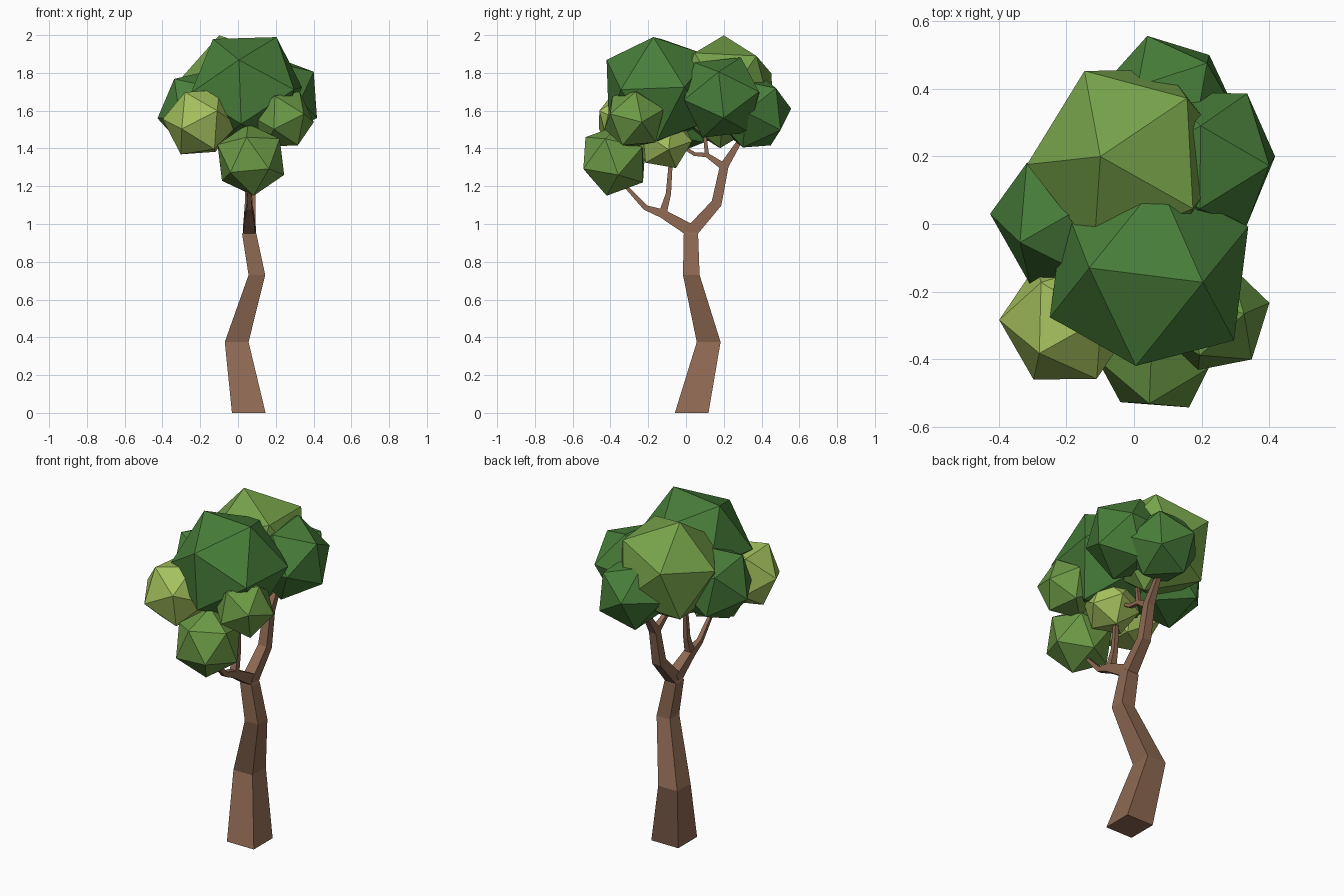
import bpy, bmesh
from mathutils import Vector, Matrix

if "Cube" in bpy.data.objects:
    bpy.data.objects.remove(bpy.data.objects["Cube"])


def material(name, rgb):
    m = bpy.data.materials.new(name)
    m.diffuse_color = (*rgb, 1)
    m.use_nodes = True
    m.node_tree.nodes["Principled BSDF"].inputs["Base Color"].default_value = m.diffuse_color
    return m


BARK = material("bark", (0.27, 0.14, 0.085))
DARK = material("dark_leaf", (0.065, 0.21, 0.042))
MID = material("mid_leaf", (0.15, 0.32, 0.06))
OLIVE = material("olive_leaf", (0.18, 0.36, 0.068))
LIME = material("lime_leaf", (0.37, 0.53, 0.11))


def finish(name, bm, mat):
    bmesh.ops.recalc_face_normals(bm, faces=bm.faces)
    me = bpy.data.meshes.new(name)
    bm.to_mesh(me)
    bm.free()
    me.materials.append(mat)
    ob = bpy.data.objects.new(name, me)
    bpy.context.collection.objects.link(ob)
    return ob


def limb(name, path, level=False):
    """Square tube through (x, y, z, half width) points."""
    bm = bmesh.new()
    pts = [Vector(p[:3]) for p in path]
    rings = []
    for i, p in enumerate(pts):
        t = pts[min(i + 1, len(pts) - 1)] - pts[max(i - 1, 0)]
        u = Vector((1, 0, 0))
        v = Vector((0, 1, 0)) if level else t.cross(u).normalized()
        h = path[i][3]
        rings.append([bm.verts.new(p + u * a * h + v * b * h)
                      for a, b in ((-1, -1), (1, -1), (1, 1), (-1, 1))])
    for r, s in zip(rings, rings[1:]):
        for k in range(4):
            n = (k + 1) % 4
            bm.faces.new((r[k], r[n], s[n], s[k]))
    bm.faces.new(rings[0])
    bm.faces.new(rings[-1])
    finish(name, bm, BARK)


def frame(a, b):
    a = a.normalized()
    c = a.cross(b).normalized()
    return Matrix((a, c.cross(a), c)).transposed()


def leaf(name, centre, radius, pole, hint, mat):
    """Icosahedron turned so one corner points along pole, its neighbour to hint."""
    bm = bmesh.new()
    bmesh.ops.create_icosphere(bm, subdivisions=1, radius=radius)
    vs = sorted(bm.verts, key=lambda v: -v.co.z)
    rot = frame(Vector(pole), Vector(hint)) @ frame(vs[0].co, vs[1].co).transposed()
    for v in bm.verts:
        v.co = rot @ v.co + Vector(centre)
    finish(name, bm, mat)


# Trunk
limb("trunk", [(0.057, 0.03, 0, 0.089), (-0.007, 0.12, 0.375, 0.063),
               (0.1, 0.028, 0.73, 0.044), (0.06, 0.026, 0.945, 0.038),
               (0.06, 0.026, 0.985, 0.022)], level=True)

# Main branches and twigs
limb("back_branch", [(0.06, 0.02, 0.95, 0.034), (0.065, 0.162, 1.11, 0.028),
                     (0.065, 0.203, 1.31, 0.023), (0.07, 0.285, 1.44, 0.013),
                     (0.075, 0.30, 1.52, 0.01)])
limb("back_twig", [(0.065, 0.205, 1.30, 0.02), (0.06, 0.11, 1.365, 0.012),
                   (0.06, 0.045, 1.37, 0.01), (0.06, -0.02, 1.41, 0.009)])
limb("back_twig_upper", [(0.06, 0.112, 1.36, 0.011), (0.06, 0.1, 1.46, 0.009)])
limb("front_branch", [(0.06, 0.035, 0.96, 0.034), (0.06, -0.125, 1.055, 0.023),
                      (0.06, -0.215, 1.087, 0.014), (0.06, -0.32, 1.2, 0.009)])
limb("front_twig", [(0.06, -0.125, 1.05, 0.021), (0.06, -0.093, 1.16, 0.014),
                    (0.06, -0.08, 1.34, 0.01)])

# Foliage clumps
leaf("top_front_leaves", (0.045, -0.142, 1.71), 0.323,
     (-0.04, -0.28, 0.16), (0.16, -0.03, 0.28), DARK)
leaf("top_back_leaves", (-0.01, 0.19, 1.70), 0.312,
     (-0.09, 0.01, 0.30), (0.167, 0.18, 0.18), OLIVE)
leaf("right_leaves", (0.21, 0.19, 1.67), 0.235,
     (0.21, 0.01, -0.11), (0.125, 0.195, 0.03), DARK)
leaf("back_leaves", (0.1, 0.355, 1.59), 0.212,
     (-0.06, 0.2, 0.02), (0.14, 0.13, 0.15), DARK)
leaf("left_leaves", (-0.2, 0.02, 1.6), 0.23,
     (-0.225, 0.01, -0.04), (-0.14, -0.08, 0.18), DARK)
leaf("front_left_leaves", (-0.2, -0.29, 1.54), 0.2,
     (0.09, -0.17, 0.06), (-0.12, -0.15, -0.05), LIME)
leaf("inner_leaves", (0.06, -0.12, 1.44), 0.16,
     (0.02, 0.07, -0.15), (0.15, 0.03, -0.05), LIME)
leaf("front_low_leaves", (0.068, -0.38, 1.34), 0.195,
     (0.015, -0.04, -0.19), (0.1, -0.17, -0.03), MID)
leaf("front_right_leaves", (0.235, -0.275, 1.555), 0.172,
     (0.16, 0.04, -0.015), (0.11, -0.135, 0.03), MID)
